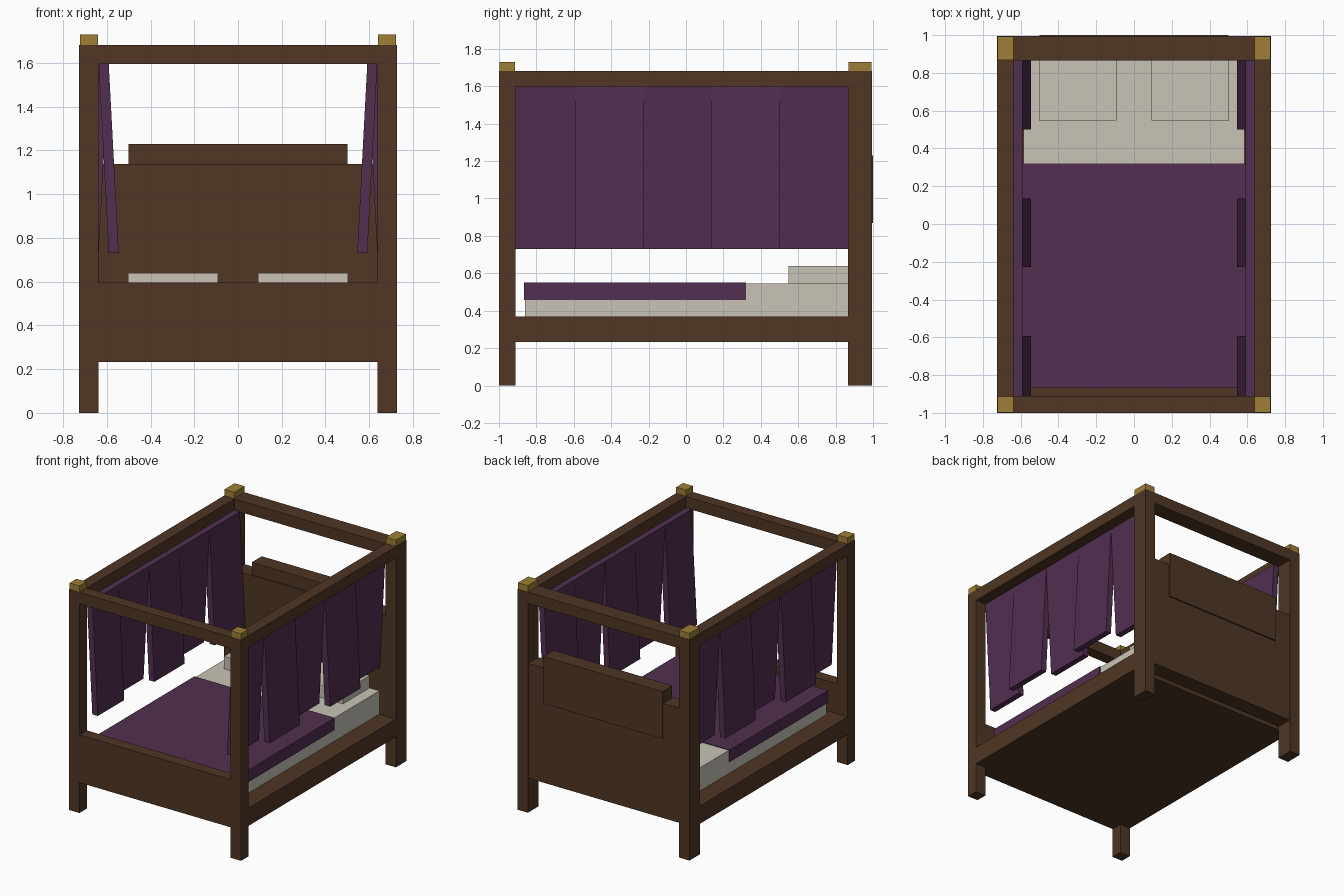
import bpy

if "Cube" in bpy.data.objects:
    bpy.data.objects.remove(bpy.data.objects["Cube"])


def material(name, rgb):
    m = bpy.data.materials.new(name)
    m.diffuse_color = (*rgb, 1)
    m.use_nodes = True
    m.node_tree.nodes["Principled BSDF"].inputs["Base Color"].default_value = m.diffuse_color
    return m


WOOD = material("dark wood", (0.080, 0.037, 0.018))
PURPLE = material("purple cloth", (0.084, 0.028, 0.080))
LINEN = material("pale linen", (0.578, 0.552, 0.474))
GOLD = material("gold", (0.342, 0.209, 0.037))


def box(name, x, y, z, mat, shift=0.0):
    """Box from min/max ranges; shift slides the bottom face along x."""
    verts = [(a + (shift if c == z[0] else 0), b, c) for c in z for b in y for a in x]
    faces = [(0, 2, 3, 1), (4, 5, 7, 6), (0, 1, 5, 4),
             (2, 6, 7, 3), (0, 4, 6, 2), (1, 3, 7, 5)]
    me = bpy.data.meshes.new(name)
    me.from_pydata(verts, [], faces)
    me.materials.append(mat)
    ob = bpy.data.objects.new(name, me)
    bpy.context.collection.objects.link(ob)
    return ob


def side(s, a, b):
    """Range a..b on the right side (s=1) or mirrored to the left (s=-1)."""
    return (a, b) if s > 0 else (-b, -a)


OUT, IN = 0.726, 0.637            # post faces in x
FRONT, BACK = (-1.0, -0.911), (0.866, 0.995)   # post depth in y
SPAN = (FRONT[1], BACK[0])
RAIL_Z = (1.595, 1.682)

for s, tag in ((1, "right"), (-1, "left")):
    # posts with gold caps
    for y, end in ((FRONT, "front"), (BACK, "back")):
        box(f"{end}_{tag}_post", side(s, IN, OUT), y, (0, 1.682), WOOD)
        box(f"{end}_{tag}_cap", side(s, IN + .002, OUT - .003),
            (y[0] + .003, y[1] - .003), (1.682, 1.73), GOLD)
    # canopy side rail
    box(f"{tag}_canopy_rail", side(s, IN, OUT), SPAN, RAIL_Z, WOOD)
    # curtain panels swing alternately in and out
    cuts = [SPAN[0], -0.592, -0.228, 0.135, 0.5, SPAN[1]]
    for i in range(5):
        swing = -0.046 if i % 2 == 0 else 0.046
        box(f"{tag}_curtain_{i + 1}", side(s, 0.591, IN), (cuts[i], cuts[i + 1]),
            (0.73, 1.597), PURPLE, s * swing)
    # pillow
    box(f"{tag}_pillow", side(s, 0.092, 0.502), (0.548, 0.866), (0.54, 0.64), LINEN)

# canopy end rails
for y, end in ((FRONT, "front"), (BACK, "back")):
    box(f"{end}_canopy_rail", (-IN, IN), y, RAIL_Z, WOOD)

# bed base, footboard and headboard
box("bed_base", (-OUT, OUT), SPAN, (0.232, 0.368), WOOD)
box("footboard", (-IN, IN), FRONT, (0.232, 0.596), WOOD)
box("headboard", (-IN, IN), (0.868, 0.99), (0.262, 1.137), WOOD)
box("headboard_panel", (-0.5, 0.5), (0.88, 1.0), (0.87, 1.23), WOOD)

# bedding
box("mattress", (-0.585, 0.585), (-0.86, 0.867), (0.366, 0.545), LINEN)
box("blanket", (-0.592, 0.592), (-0.867, 0.32), (0.458, 0.55), PURPLE)
